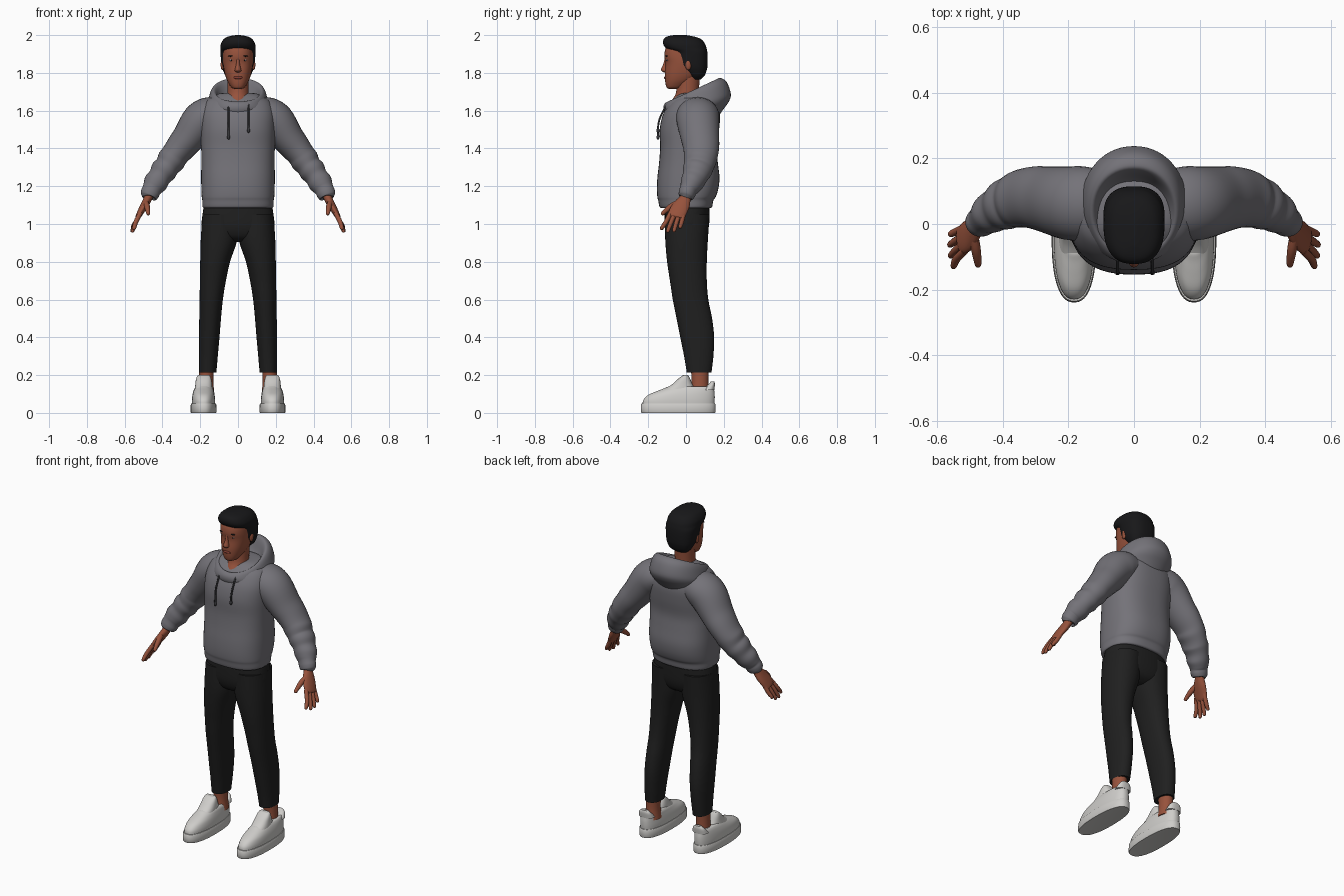
import bpy, bmesh, math
from mathutils import Vector


def material(name, r, g, b):
    m = bpy.data.materials.new(name)
    m.diffuse_color = (r, g, b, 1)
    return m


SKIN = material("skin", 0.31, 0.085, 0.045)
LIP = material("lip", 0.24, 0.05, 0.035)
HAIR = material("hair black", 0.009, 0.009, 0.01)
GREY = material("hoodie grey", 0.175, 0.17, 0.19)
CORD = material("cord dark grey", 0.04, 0.04, 0.045)
BLACK = material("trouser black", 0.014, 0.014, 0.014)
WHITE = material("shoe white", 0.62, 0.61, 0.59)
EYE = material("eye grey", 0.3, 0.3, 0.32)


def smooth_rows(rows, steps):
    """Catmull-Rom interpolation through rows of numbers."""
    out = []
    for i in range(len(rows) - 1):
        p0, p1 = rows[max(i - 1, 0)], rows[i]
        p2, p3 = rows[i + 1], rows[min(i + 2, len(rows) - 1)]
        for s in range(steps):
            t = s / steps
            out.append([0.5 * (2 * b + (c - a) * t + (2 * a - 5 * b + 4 * c - d) * t * t
                               + (3 * b - a - 3 * c + d) * t ** 3)
                        for a, b, c, d in zip(p0, p1, p2, p3)])
    out.append(list(rows[-1]))
    return out


def unit(a, power):
    """Point on a unit superellipse."""
    c, s = math.cos(a), math.sin(a)
    return (math.copysign(abs(c) ** (2 / power), c), math.copysign(abs(s) ** (2 / power), s))


def finish(name, rings, mat, mirror):
    bm = bmesh.new()
    loops = [[bm.verts.new(p) for p in ring] for ring in rings]
    n = len(loops[0])
    for a, b in zip(loops, loops[1:]):
        for i in range(n):
            bm.faces.new((a[i], a[(i + 1) % n], b[(i + 1) % n], b[i]))
    bm.faces.new(loops[0][::-1])
    bm.faces.new(loops[-1])
    bmesh.ops.recalc_face_normals(bm, faces=bm.faces)
    me = bpy.data.meshes.new(name)
    bm.to_mesh(me)
    bm.free()
    me.materials.append(mat)
    ob = bpy.data.objects.new(name, me)
    bpy.context.collection.objects.link(ob)
    if mirror:
        ob.modifiers.new("mirror", 'MIRROR').use_mirror_merge = False
    bpy.ops.object.select_all(action='DESELECT')
    ob.select_set(True)
    bpy.context.view_layer.objects.active = ob
    bpy.ops.object.shade_smooth_by_angle(angle=math.radians(55))
    return ob


def stack(name, rows, mat, power=2.0, mirror=False, n=40, steps=4):
    """Level slices; row = z, x min, x max, y min, y max [, extra z at the back]."""
    rings = []
    for r in smooth_rows(rows, steps):
        z, x0, x1, y0, y1 = r[:5]
        rise = r[5] if len(r) > 5 else 0
        ring = []
        for i in range(n):
            c, s = unit(2 * math.pi * i / n, power)
            ring.append((x0 + (x1 - x0) * (c + 1) / 2, y0 + (y1 - y0) * (s + 1) / 2,
                         z + rise * (s + 1) / 2))
        rings.append(ring)
    return finish(name, rings, mat, mirror)


def centred(rows):
    return [(r[0], -r[1], *r[1:]) for r in rows]


def limb(name, rows, mat, mirror=True, n=24, steps=4):
    """Tube along a path; row = x, y, z, thickness radius, depth radius."""
    pts = smooth_rows(rows, steps)
    rings = []
    for k, p in enumerate(pts):
        t = Vector(pts[min(k + 1, len(pts) - 1)][:3]) - Vector(pts[max(k - 1, 0)][:3])
        t.normalize()
        u = Vector((0, 1, 0)).cross(t).normalized()
        v = t.cross(u)
        ring = []
        for i in range(n):
            c, s = unit(2 * math.pi * i / n, 2)
            ring.append(Vector(p[:3]) + u * (c * p[3]) + v * (s * p[4]))
        rings.append(ring)
    return finish(name, rings, mat, mirror)


def ball(name, centre, size, mat, mirror=False):
    x, y, z = centre
    a, b, c = size
    rows = []
    for k in range(9):
        h = -0.99 + 1.98 * k / 8
        r = math.sqrt(1 - h * h)
        rows.append((z + h * c, x - a * r, x + a * r, y - b * r, y + b * r))
    return stack(name, rows, mat, 2, mirror, n=16, steps=1)


# Hoodie body with a gathered hem
stack("hoodie_body", centred([
    (1.085, .175, -.125, .125), (1.09, .187, -.14, .138), (1.125, .189, -.147, .145),
    (1.145, .192, -.152, .158), (1.19, .194, -.154, .172), (1.25, .195, -.151, .177),
    (1.33, .194, -.142, .168), (1.41, .195, -.137, .162), (1.50, .198, -.139, .175),
    (1.58, .197, -.122, .18), (1.64, .178, -.088, .165), (1.67, .145, -.058, .145),
    (1.69, .10, -.03, .12), (1.695, .05, .0, .09)]), GREY, 2.5, n=56)

# Sleeves, folded toward the cuffs
limb("sleeve", [
    (.09, .062, 1.585, .08, .10), (.15, .062, 1.575, .098, .113), (.20, .064, 1.54, .102, .112),
    (.26, .074, 1.46, .087, .102), (.30, .08, 1.41, .08, .096), (.335, .079, 1.365, .073, .09),
    (.355, .074, 1.335, .075, .086), (.375, .067, 1.305, .066, .08), (.395, .058, 1.28, .07, .077),
    (.415, .047, 1.25, .06, .067), (.435, .033, 1.22, .064, .062), (.45, .02, 1.195, .055, .053),
    (.458, .012, 1.18, .05, .046), (.466, .006, 1.163, .05, .045), (.474, .0, 1.145, .043, .04),
    (.475, -.001, 1.142, .028, .03)], GREY, n=32)

# Lowered hood: outer bulge, rim and inside
stack("hood", centred([
    (1.585, .14, -.112, .165, -.025), (1.60, .157, -.118, .20, .01), (1.615, .163, -.12, .228, .035),
    (1.63, .157, -.117, .237, .06), (1.642, .145, -.108, .215, .11), (1.648, .13, -.095, .18, .125),
    (1.64, .115, -.085, .16, .115), (1.62, .095, -.07, .135, .07), (1.60, .07, -.05, .10, .05)]),
    GREY, 2.1, n=56)

# Draw cords with knots
for side, x, low in (("left", -.05, 1.455), ("right", .056, 1.49)):
    limb("cord_" + side, [
        (x, -.10, 1.635, .005, .005), (x, -.132, 1.575, .005, .005),
        (x, -.146, 1.53, .005, .005), (x, -.148, low, .006, .006)], CORD, False, 10)
    ball("cord_knot_" + side, (x, -.148, low + .005), (.008, .008, .014), CORD)

# Trousers
stack("trouser_hips", centred([
    (1.12, .175, -.11, .125), (1.05, .188, -.113, .125), (.98, .19, -.11, .12),
    (.93, .15, -.09, .10), (.905, .06, -.05, .06)]), BLACK, 2.4)
stack("trouser_leg", [
    (1.05, .002, .188, -.11, .125), (.92, .004, .197, -.11, .116), (.8, .042, .20, -.10, .11),
    (.7, .064, .202, -.085, .11), (.6, .08, .203, -.07, .118), (.5, .09, .205, -.05, .138),
    (.4, .098, .207, -.03, .149), (.3, .107, .207, -.01, .145), (.222, .114, .206, .003, .136),
    (.215, .116, .204, .005, .134), (.216, .13, .19, .02, .12)], BLACK, 2.2, True)

# Ankles and shoes
stack("ankle", [(.10, .125, .21, .02, .125), (.16, .13, .207, .03, .118),
                (.24, .128, .205, .025, .12)], SKIN, 2, True)
stack("shoe_sole", [(0, .118, .247, -.232, .152), (.004, .114, .251, -.239, .156),
                    (.045, .115, .25, -.238, .156), (.05, .12, .245, -.232, .151)],
      WHITE, 2.4, True, 48, 2)
stack("shoe_upper", [
    (.045, .121, .244, -.23, .15), (.07, .121, .244, -.225, .152), (.095, .124, .241, -.20, .152),
    (.115, .128, .236, -.155, .15), (.13, .132, .23, -.115, .148), (.14, .14, .222, -.09, .144),
    (.138, .15, .212, -.07, .13)], WHITE, 2.4, True, 48)
stack("shoe_tongue", [(.12, .135, .23, -.12, .05), (.15, .137, .226, -.075, .035),
                      (.18, .142, .222, -.042, .022), (.198, .15, .214, -.018, .012),
                      (.20, .16, .204, -.008, .006)], WHITE, 2.4, True)
stack("shoe_heel_tab", [(.12, .135, .228, .085, .15), (.15, .145, .218, .118, .153),
                        (.165, .16, .203, .13, .15)], WHITE, 2.4, True)

# Hands
limb("palm", [(.462, .008, 1.175, .024, .03), (.475, -.002, 1.14, .022, .029),
              (.492, -.02, 1.105, .021, .042), (.512, -.04, 1.07, .018, .047),
              (.528, -.052, 1.04, .014, .042), (.531, -.054, 1.034, .006, .03)], SKIN)
fingers = [(-.086, -.127, .968, .552), (-.062, -.095, .955, .56),
           (-.038, -.062, .957, .562), (-.016, -.03, .975, .56)]
for i, (y0, y1, z, x) in enumerate(fingers):
    limb("finger_%d" % (i + 1), [
        (.516, y0 + .005, 1.06, .012, .012), (.541, (y0 + y1) / 2, 1.01, .0125, .012),
        (x - .003, y1, z + .012, .01, .01), (x - .002, y1, z + .003, .007, .007),
        (x - .002, y1, z, .002, .002)], SKIN, True, 12)
limb("thumb", [(.49, -.03, 1.12, .014, .015), (.482, -.075, 1.095, .015, .016),
               (.477, -.11, 1.068, .012, .012), (.475, -.126, 1.052, .009, .009),
               (.475, -.129, 1.049, .002, .002)], SKIN, True, 12)

# Neck and head
stack("neck", centred([(1.58, .05, -.10, .05), (1.63, .06, -.092, .07), (1.66, .06, -.072, .07),
                       (1.70, .056, -.052, .068), (1.80, .058, -.045, .075)]), SKIN)
stack("head", centred([
    (1.715, .018, -.092, -.045), (1.722, .034, -.102, -.02), (1.74, .047, -.108, .01),
    (1.765, .06, -.111, .05), (1.80, .071, -.112, .085), (1.85, .079, -.108, .098),
    (1.89, .08, -.114, .10), (1.93, .077, -.108, .098), (1.965, .06, -.085, .08),
    (1.98, .03, -.04, .04)]), SKIN, 2.3)
stack("nose", centred([(1.803, .008, -.118, -.09), (1.81, .017, -.129, -.09),
                       (1.82, .016, -.132, -.09), (1.845, .01, -.121, -.09),
                       (1.88, .008, -.112, -.09)]), SKIN, n=16)
ball("ear", (.082, .012, 1.842), (.01, .016, .028), SKIN, True)
ball("lips", (0, -.109, 1.775), (.025, .007, .008), LIP)
ball("eye", (.033, -.097, 1.868), (.013, .006, .006), EYE, True)
ball("pupil", (.033, -.101, 1.868), (.005, .004, .005), HAIR, True)
ball("eyebrow", (.035, -.103, 1.889), (.018, .007, .004), HAIR, True)

# Short hair with a raised fringe
stack("hair", centred([
    (1.765, .045, .03, .078), (1.785, .066, .012, .098), (1.815, .08, -.02, .11),
    (1.84, .087, -.045, .114), (1.88, .091, -.055, .115), (1.91, .093, -.065, .113),
    (1.93, .093, -.105, .109), (1.955, .09, -.121, .10), (1.98, .074, -.117, .078),
    (1.993, .05, -.10, .04), (2.0, .012, -.065, .0)]), HAIR, 2.5, n=48)
